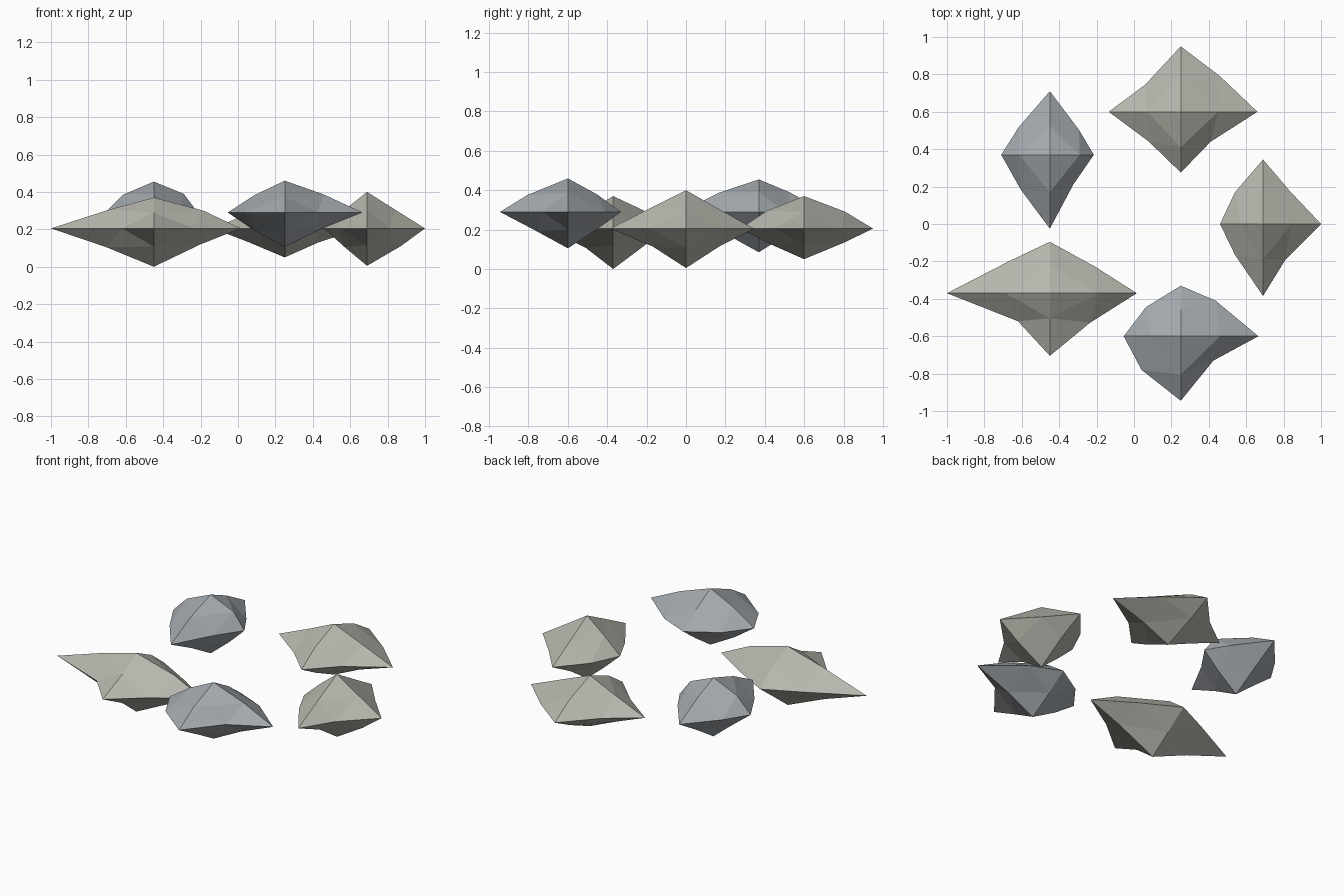
import bpy, bmesh

def material(name, rgb):
    m = bpy.data.materials.new(name)
    m.diffuse_color = (*rgb, 1)
    return m

warm = material("warm_stone", (0.47, 0.47, 0.42))
cool = material("cool_stone", (0.37, 0.40, 0.43))

SIGNS = [(1, 1), (1, -1), (-1, 1), (-1, -1)]

def rock(name, mat, centre, tips, xy, xz, yz):
    """Octahedron split once: 6 tips (+x -x +y -y +z -z) and 12 edge points.
    Edge points are listed in the order ++ +- -+ --."""
    bm = bmesh.new()
    v = {}

    def put(key, co):
        v[key] = bm.verts.new([c + o for c, o in zip(centre, co)])

    for i, r in enumerate(tips):
        axis, s = i // 2, 1 - 2 * (i % 2)
        co = [0, 0, 0]
        co[axis] = s * r
        put(frozenset([(axis, s)]), co)
    for (a, b), pts in (((0, 1), xy), ((0, 2), xz), ((1, 2), yz)):
        for (sa, sb), (pa, pb) in zip(SIGNS, pts):
            co = [0, 0, 0]
            co[a], co[b] = sa * pa, sb * pb
            put(frozenset([(a, sa), (b, sb)]), co)
    # four triangles in each octant
    for sx in (1, -1):
        for sy in (1, -1):
            for sz in (1, -1):
                k = [(0, sx), (1, sy), (2, sz)]
                A, B, C = (v[frozenset([q])] for q in k)
                ab, bc, ca = (v[frozenset([k[i], k[(i + 1) % 3]])] for i in range(3))
                for f in ((A, ab, ca), (B, bc, ab), (C, ca, bc), (ab, bc, ca)):
                    bm.faces.new(f if sx * sy * sz > 0 else f[::-1])
    me = bpy.data.meshes.new(name)
    bm.to_mesh(me)
    bm.free()
    me.materials.append(mat)
    bpy.context.collection.objects.link(bpy.data.objects.new(name, me))

# ring of five floating rocks, counter-clockwise from the right
rock("rock_right", warm, (0.69, 0, 0.205), (.31, .23, .345, .385, .195, .2),
     [(.14, .18), (.12, .19), (.15, .17), (.15, .165)],
     [(.15, .10), (.18, .095), (.12, .10), (.12, .10)],
     [(.175, .095), (.17, .09), (.19, .10), (.17, .09)])
rock("rock_back", warm, (0.25, 0.6, 0.205), (.41, .385, .35, .325, .165, .155),
     [(.21, .19), (.16, .16), (.19, .145), (.17, .16)],
     [(.20, .085), (.18, .075), (.18, .085), (.19, .075)],
     [(.208, .086), (.205, .07), (.19, .09), (.18, .075)])
rock("rock_back_left", cool, (-0.45, 0.37, 0.29), (.235, .26, .34, .395, .165, .205),
     [(.155, .135), (.125, .16), (.165, .15), (.155, .187)],
     [(.16, .10), (.13, .10), (.165, .095), (.13, .10)],
     [(.155, .10), (.16, .105), (.20, .098), (.18, .105)])
rock("rock_front_left", warm, (-0.45, -0.37, 0.205), (.465, .55, .275, .335, .165, .205),
     [(.245, .14), (.215, .158), (.22, .17), (.17, .15)],
     [(.265, .095), (.25, .085), (.24, .10), (.255, .10)],
     [(.15, .095), (.14, .10), (.134, .085), (.14, .097)])
rock("rock_front", cool, (0.25, -0.6, 0.29), (.415, .305, .27, .345, .17, .185),
     [(.187, .19), (.175, .13), (.187, .155), (.21, .18)],
     [(.21, .096), (.19, .09), (.16, .094), (.165, .095)],
     [(.146, .09), (.145, .09), (.205, .086), (.155, .10)])
